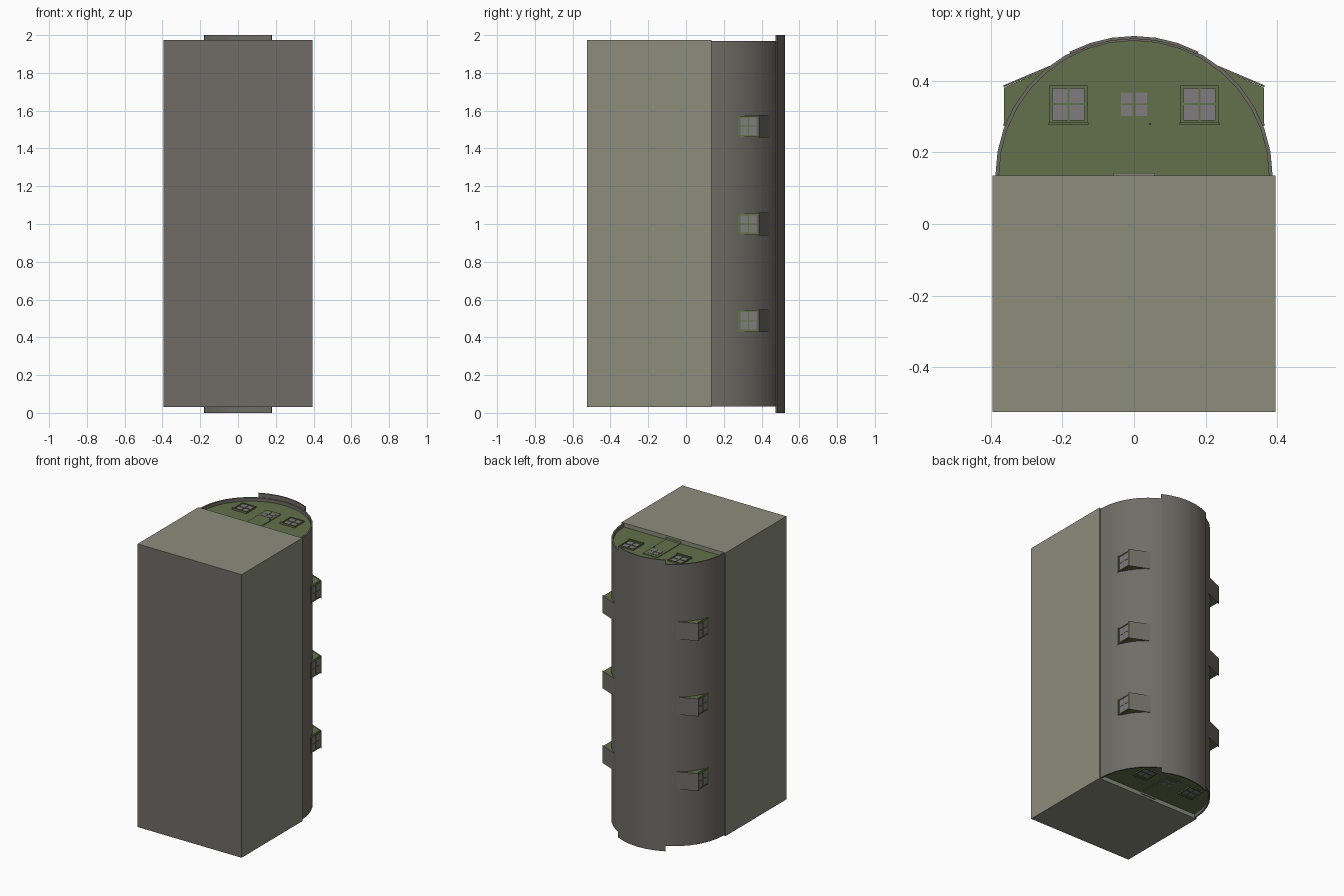
import bpy, bmesh, math
from mathutils import Vector

if "Cube" in bpy.data.objects:
    bpy.data.objects.remove(bpy.data.objects["Cube"])


def material(name, rgb):
    m = bpy.data.materials.new(name)
    m.diffuse_color = (*rgb, 1)
    m.use_nodes = True
    m.node_tree.nodes["Principled BSDF"].inputs["Base Color"].default_value = m.diffuse_color
    return m


GREY = material("roof grey", (0.160, 0.152, 0.133))
STONE = material("pale olive wall", (0.262, 0.270, 0.202))
GREEN = material("moss green", (0.125, 0.162, 0.069))
GLASS = material("glass grey", (0.215, 0.200, 0.205))

CY = 0.135                      # height at which the arch springs


def finish(bm, name, mats, smooth=False):
    bmesh.ops.recalc_face_normals(bm, faces=bm.faces)
    if smooth:
        for f in bm.faces:
            f.smooth = True
        for e in bm.edges:
            e.smooth = e.calc_face_angle(0) < math.radians(30)
    me = bpy.data.meshes.new(name)
    bm.to_mesh(me)
    bm.free()
    for m in mats:
        me.materials.append(m)
    ob = bpy.data.objects.new(name, me)
    bpy.context.collection.objects.link(ob)
    return ob


def prism(name, pts, z0, z1, mat, smooth=False):
    """Extrude an xy outline from z0 to z1."""
    bm = bmesh.new()
    f = bm.faces.new([bm.verts.new((x, y, z0)) for x, y in pts])
    r = bmesh.ops.extrude_face_region(bm, geom=[f])
    vs = [g for g in r["geom"] if isinstance(g, bmesh.types.BMVert)]
    bmesh.ops.translate(bm, verts=vs, vec=(0, 0, z1 - z0))
    return finish(bm, name, [mat], smooth)


def box(name, a, b, mats):
    bm = bmesh.new()
    bmesh.ops.create_cube(bm, size=1)
    a, b = Vector(a), Vector(b)
    for v in bm.verts:
        v.co = Vector([(a[i] + b[i]) / 2 + v.co[i] * abs(b[i] - a[i]) for i in range(3)])
    return finish(bm, name, mats)


def arc(r, a0, a1, n):
    return [(r * math.cos(math.radians(a0 + (a1 - a0) * i / n)),
             CY + r * math.sin(math.radians(a0 + (a1 - a0) * i / n))) for i in range(n + 1)]


def window(name, place, w, y0, y1, depth, bar):
    """Framed four-pane window; place maps (across, y, outwards) to the world."""
    def part(n, u0, v0, u1, v1, d, mat):
        box(name + "_" + n, place(u0, v0, -0.002), place(u1, v1, d), [mat])
    h, ym = w / 2, (y0 + y1) / 2
    part("glass", -h + bar / 2, y0 + bar / 2, h - bar / 2, y1 - bar / 2, depth * 0.4, GLASS)
    for s in (-1, 1):
        part("stile", s * h, y0, s * (h - bar), y1, depth, GREEN)
    part("bottom_rail", -h, y0, h, y0 + bar, depth, GREEN)
    part("top_rail", -h, y1 - bar, h, y1, depth, GREEN)
    part("upright_bar", -bar * 0.35, y0, bar * 0.35, y1, depth * 0.8, GREEN)
    part("cross_bar", -h, ym - bar * 0.35, h, ym + bar * 0.35, depth * 0.8, GREEN)


# main block, with the -y face in roof grey
base = box("main_block", (-0.395, -0.525, 0.03), (0.395, CY, 1.975), [STONE, GREY])
for p in base.data.polygons:
    if p.normal.y < -0.5:
        p.material_index = 1

# arched vault: green core, grey shell, ridge cap
E0, E1 = 0.058, 1.947
prism("green_core", arc(0.379, 0, 180, 18), E0, E1, GREEN)
prism("arched_shell", arc(0.387, 0, 180, 18) + arc(0.377, 180, 0, 18), 0.035, 1.97, GREY, True)
prism("ridge_cap", arc(0.390, 62.5, 117.5, 6) + arc(0.382, 117.5, 62.5, 6), 0, 2, GREY, True)

# end walls: two windows with sills, and a door
for side, ze in ((-1, E0), (1, E1)):
    for cx in (-0.183, 0, 0.183):
        def place(u, y, d):
            return (cx + u, y, ze + side * d)
        if cx:
            window("end_window", place, 0.106, 0.283, 0.387, 0.008, 0.008)
            box("end_sill", place(-0.056, 0.276, -0.002), place(0.056, 0.283, 0.013), [GREEN])
        else:
            box("door", place(-0.055, CY, -0.002), place(0.055, 0.39, 0.004), [GREEN])
            for px in (-0.02, 0.02):
                for py in (0.317, 0.352):
                    box("door_pane", place(px - 0.016, py - 0.015, 0),
                        place(px + 0.016, py + 0.015, 0.006), [GLASS])
            box("door_step", place(-0.058, CY, -0.002), place(0.058, 0.143, 0.015), [STONE])
            box("door_knob", place(0.042, 0.276, 0), place(0.048, 0.282, 0.012), [GREY])

# dormers, three on each side
for s in (-1, 1):
    for zc in (0.487, 1.0, 1.518):
        body = [(0.30, 0.278), (0.359, 0.278), (0.359, 0.383), (0.245, 0.432), (0.245, 0.38)]
        prism("dormer_body", [(s * x, y) for x, y in body], zc - 0.055, zc + 0.055, GREEN)
        roof = [(0.365, 0.382), (0.365, 0.387), (0.235, 0.442), (0.235, 0.436)]
        prism("dormer_roof", [(s * x, y) for x, y in roof], zc - 0.06, zc + 0.06, GREY)
        # grey outer cheeks
        for c in (-1, 1):
            cheek = [(0.31, 0.282), (0.352, 0.282), (0.352, 0.386), (0.245, 0.432), (0.245, 0.38)]
            z = sorted((zc + c * 0.054, zc + c * 0.0575))
            prism("dormer_cheek", [(s * x, y) for x, y in cheek], z[0], z[1], GREEN)

        def place(u, y, d):
            return (s * (0.359 + d), y, zc + u)
        window("dormer_window", place, 0.106, 0.281, 0.381, 0.004, 0.007)
        box("dormer_sill", place(-0.057, 0.274, -0.004), place(0.057, 0.281, 0.006), [GREEN])
